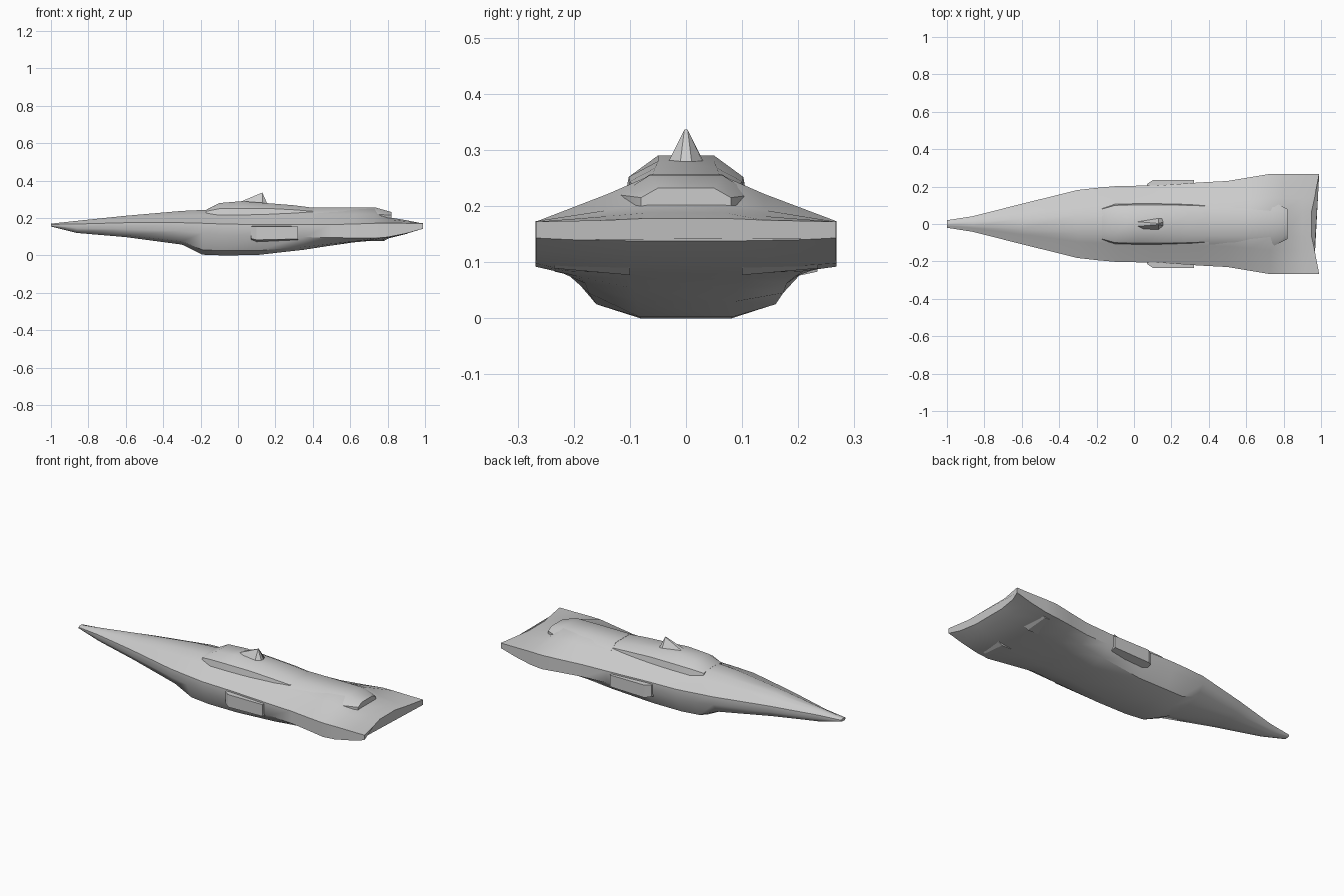
import bpy, bmesh, math


def finish(obj, angle):
    bpy.ops.object.select_all(action='DESELECT')
    obj.select_set(True)
    bpy.context.view_layer.objects.active = obj
    bpy.ops.object.shade_smooth_by_angle(angle=math.radians(angle))


def loft(name, rings, angle=40):
    """Skin a list of equal-length point rings and cap both ends."""
    bm = bmesh.new()
    rows = [[bm.verts.new(p) for p in ring] for ring in rings]
    n = len(rows[0])
    for a, b in zip(rows, rows[1:]):
        for i in range(n):
            j = (i + 1) % n
            bm.faces.new((a[i], a[j], b[j], b[i]))
    bm.faces.new(rows[0])
    bm.faces.new(rows[-1])
    bmesh.ops.recalc_face_normals(bm, faces=bm.faces)
    mesh = bpy.data.meshes.new(name)
    bm.to_mesh(mesh)
    bm.free()
    obj = bpy.data.objects.new(name, mesh)
    bpy.context.collection.objects.link(obj)
    finish(obj, angle)
    return obj


def mirrored(x, half):
    """Full ring at x from (y, z) points of one half, top to bottom."""
    return [(x, y, z) for y, z in half] + [(x, -y, z) for y, z in reversed(half)]


# Hull: x, side half-width, top z, upper side z, lower side z, low z, bottom z
hull_stations = [
    (-1.00, 0.020, 0.170, 0.166, 0.160, 0.157, 0.155),
    (-0.86, 0.042, 0.185, 0.168, 0.145, 0.128, 0.120),
    (-0.60, 0.108, 0.212, 0.175, 0.140, 0.108, 0.098),
    (-0.30, 0.182, 0.238, 0.175, 0.130, 0.075, 0.058),
    (-0.19, 0.194, 0.243, 0.172, 0.120, 0.030, 0.004),
    (-0.08, 0.204, 0.246, 0.168, 0.110, 0.025, 0.000),
    (0.10, 0.205, 0.252, 0.165, 0.105, 0.025, 0.002),
    (0.35, 0.222, 0.255, 0.165, 0.098, 0.045, 0.030),
    (0.50, 0.230, 0.255, 0.165, 0.095, 0.062, 0.053),
    (0.62, 0.250, 0.253, 0.168, 0.094, 0.075, 0.070),
    (0.73, 0.268, 0.252, 0.172, 0.092, 0.084, 0.080),
    (0.80, 0.268, 0.205, 0.173, 0.098, 0.094, 0.090),
    (0.90, 0.267, 0.188, 0.172, 0.118, 0.116, 0.115),
]
rings = []
for x, w, zt, zu, zl, zlow, zb in hull_stations:
    zs = zu + (zt - zu) * 0.62
    rings.append(mirrored(x, [(w * 0.26, zt), (w * 0.52, zs), (w, zu), (w, zl),
                              (w * 0.78, zlow), (w * 0.40, zb)]))
# Shallow swallow-tail trailing edge
tail = [(0.95, 0.07, 0.178), (0.965, 0.138, 0.175), (0.99, 0.267, 0.172),
        (0.99, 0.267, 0.143), (0.965, 0.205, 0.140), (0.95, 0.10, 0.138)]
rings.append(tail + [(x, -y, z) for x, y, z in reversed(tail)])
loft("hull", rings)

# Cockpit fairing: x, base half-width, top half-width, shoulder z, top z
canopy = [(-0.17, 0.080, 0.040, 0.236, 0.244), (-0.10, 0.100, 0.055, 0.250, 0.280),
          (0.02, 0.102, 0.050, 0.252, 0.290), (0.15, 0.102, 0.050, 0.252, 0.280),
          (0.30, 0.100, 0.055, 0.244, 0.268), (0.40, 0.095, 0.060, 0.236, 0.255)]
loft("cockpit_fairing", [mirrored(x, [(wt, zt), (wb, zs), (wb + 0.01, 0.20)])
                         for x, wb, wt, zs, zt in canopy])

# Pointed dorsal fin
loft("dorsal_fin", [mirrored(0.02, [(0.012, 0.290), (0.035, 0.270)]),
                    mirrored(0.13, [(0.003, 0.336), (0.036, 0.270)]),
                    mirrored(0.155, [(0.010, 0.280), (0.036, 0.265)])], 20)

# Rear engine hump overhanging the tail
hump = [(0.40, 0.065, 0.110, 0.225, 0.256), (0.60, 0.065, 0.115, 0.222, 0.256),
        (0.74, 0.065, 0.120, 0.220, 0.255), (0.82, 0.050, 0.080, 0.215, 0.232)]
loft("engine_hump", [mirrored(x, [(wt, zt), (wb, zs), (wb, 0.190)])
                     for x, wt, wb, zs, zt in hump])

# Side intake blocks and lower engine pods, one per side
for side, label in ((1, "left"), (-1, "right")):
    box = [(0.07, 0.0, 0.090), (0.10, 0.02, 0.083), (0.32, 0.02, 0.088)]
    loft(label + "_intake", [[(x, side * 0.15, 0.160), (x, side * (0.214 + d), 0.155),
                              (x, side * (0.214 + d), z), (x, side * 0.15, z - 0.018)]
                             for x, d, z in box], 30)
    pod = [(0.62, 0.080), (0.78, 0.077), (0.82, 0.100)]
    loft(label + "_pod", [[(x, side * 0.10, 0.14), (x, side * 0.24, 0.14),
                           (x, side * 0.235, z + 0.012), (x, side * 0.10, z)]
                          for x, z in pod], 30)
